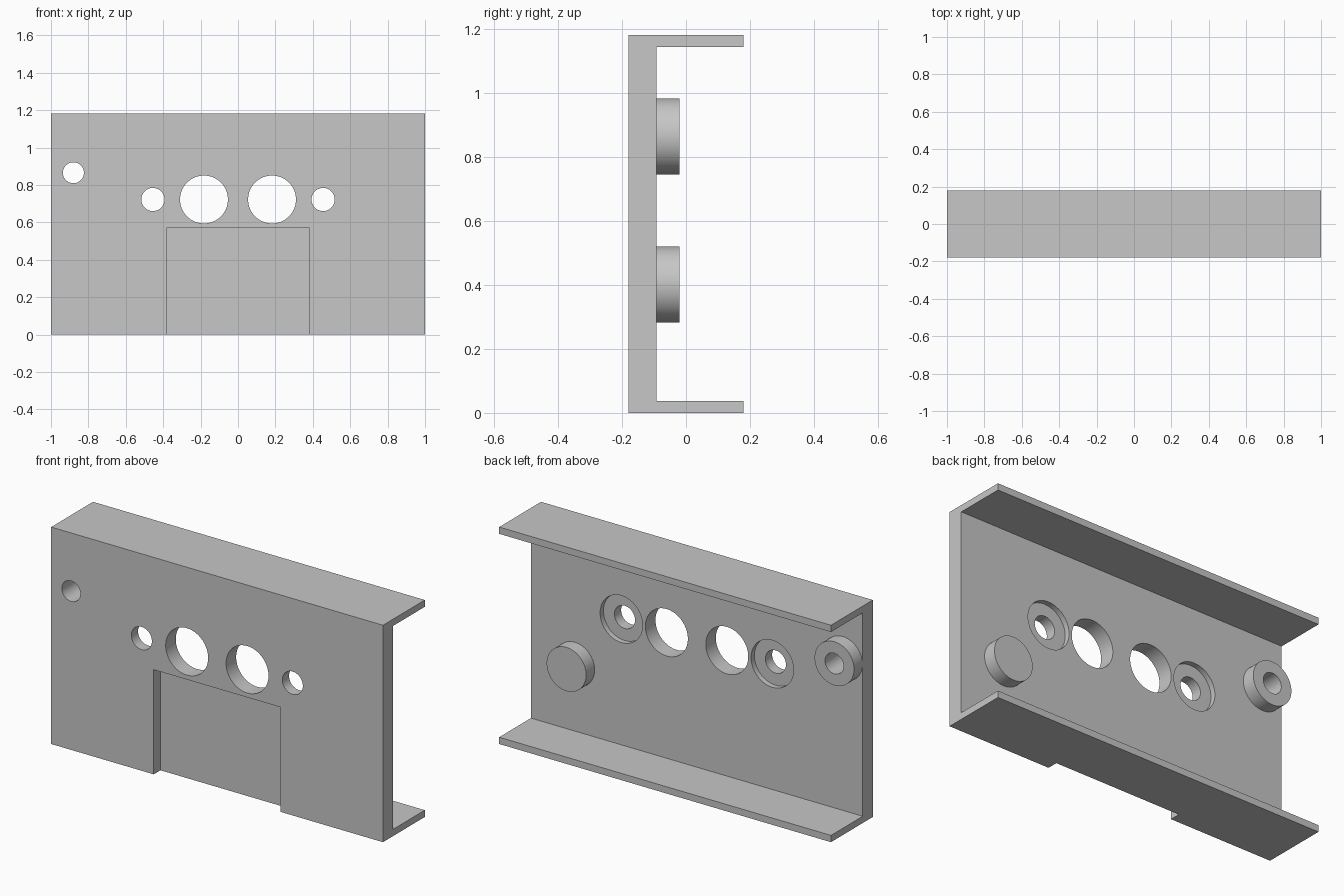
import bpy
import bmesh
from math import radians
from mathutils import Matrix, Vector

cube = bpy.data.objects.get("Cube")
if cube:
    bpy.data.objects.remove(cube, do_unlink=True)

FRONT, BACK = -0.18, 0.18      # overall depth
PLATE_BACK = -0.093            # rear face of the front plate
RECESS = -0.122                # floor of the notch and of the counterbores
BOSS_END = -0.02
HEIGHT, FLANGE = 1.182, 0.037

grey = bpy.data.materials.new("light grey")
grey.use_nodes = True
colour = (0.57, 0.57, 0.57, 1)
grey.diffuse_color = colour
grey.node_tree.nodes["Principled BSDF"].inputs["Base Color"].default_value = colour


def make_object(name, bm):
    bmesh.ops.recalc_face_normals(bm, faces=bm.faces)
    mesh = bpy.data.meshes.new(name)
    bm.to_mesh(mesh)
    bm.free()
    mesh.materials.append(grey)
    obj = bpy.data.objects.new(name, mesh)
    bpy.context.collection.objects.link(obj)
    return obj


def cylinder(name, x, z, radius, y0, y1):
    """Round bar along y."""
    bm = bmesh.new()
    place = Matrix.Translation((x, (y0 + y1) / 2, z)) @ Matrix.Rotation(radians(90), 4, 'X')
    bmesh.ops.create_cone(bm, cap_ends=True, segments=64, radius1=radius,
                          radius2=radius, depth=y1 - y0, matrix=place)
    return make_object(name, bm)


def box(name, low, high):
    bm = bmesh.new()
    low, high = Vector(low), Vector(high)
    place = Matrix.Translation((low + high) / 2) @ Matrix.Diagonal((*(high - low), 1))
    bmesh.ops.create_cube(bm, size=1, matrix=place)
    return make_object(name, bm)


def cut(target, cutters):
    """Subtract the cutters, bake the result and remove them."""
    for cutter in cutters:
        mod = target.modifiers.new("cut", 'BOOLEAN')
        mod.operation = 'DIFFERENCE'
        mod.solver = 'EXACT'
        mod.object = cutter
    graph = bpy.context.evaluated_depsgraph_get()
    baked = bpy.data.meshes.new_from_object(target.evaluated_get(graph))
    target.modifiers.clear()
    target.data = baked
    for cutter in cutters:
        bpy.data.objects.remove(cutter, do_unlink=True)


# Channel body: C-shaped profile extruded along x
profile = [(FRONT, 0), (BACK, 0), (BACK, FLANGE), (PLATE_BACK, FLANGE),
           (PLATE_BACK, HEIGHT - FLANGE), (BACK, HEIGHT - FLANGE),
           (BACK, HEIGHT), (FRONT, HEIGHT)]
bm = bmesh.new()
face = bm.faces.new([bm.verts.new((-1, y, z)) for y, z in profile])
extruded = bmesh.ops.extrude_face_region(bm, geom=[face])
bmesh.ops.translate(bm, vec=(2, 0, 0),
                    verts=[v for v in extruded["geom"] if isinstance(v, bmesh.types.BMVert)])
channel = make_object("channel_panel", bm)

# Front notch, round openings and rear counterbores
ROW, PIN_X, PIN_Z, PIN_R = 0.722, -0.88, 0.865, 0.056
cutters = [box("notch_cutter", (-0.382, -0.3, -0.1), (0.382, RECESS, 0.57)),
           cylinder("pin_hole_cutter", PIN_X, PIN_Z, PIN_R, -0.3, 0)]
for side in (-1, 1):
    cutters += [cylinder("large_hole_cutter", side * 0.182, ROW, 0.128, -0.3, 0),
                cylinder("counterbore_cutter", side * 0.455, ROW, 0.128, RECESS, 0),
                cylinder("small_hole_cutter", side * 0.455, ROW, 0.062, -0.3, 0)]
cut(channel, cutters)

# Rear bosses: one drilled, one solid
drilled_boss = cylinder("drilled_boss_right", PIN_X, PIN_Z, 0.119, PLATE_BACK, BOSS_END)
cut(drilled_boss, [cylinder("boss_hole_cutter", PIN_X, PIN_Z, PIN_R, -0.3, 0.1)])
solid_boss = cylinder("solid_boss_left", 0.735, 0.402, 0.119, PLATE_BACK, BOSS_END)

# Smooth round walls, keep crisp rims
bpy.ops.object.select_all(action='DESELECT')
for obj in (channel, drilled_boss, solid_boss):
    obj.select_set(True)
bpy.context.view_layer.objects.active = channel
bpy.ops.object.shade_smooth_by_angle(angle=radians(30))
